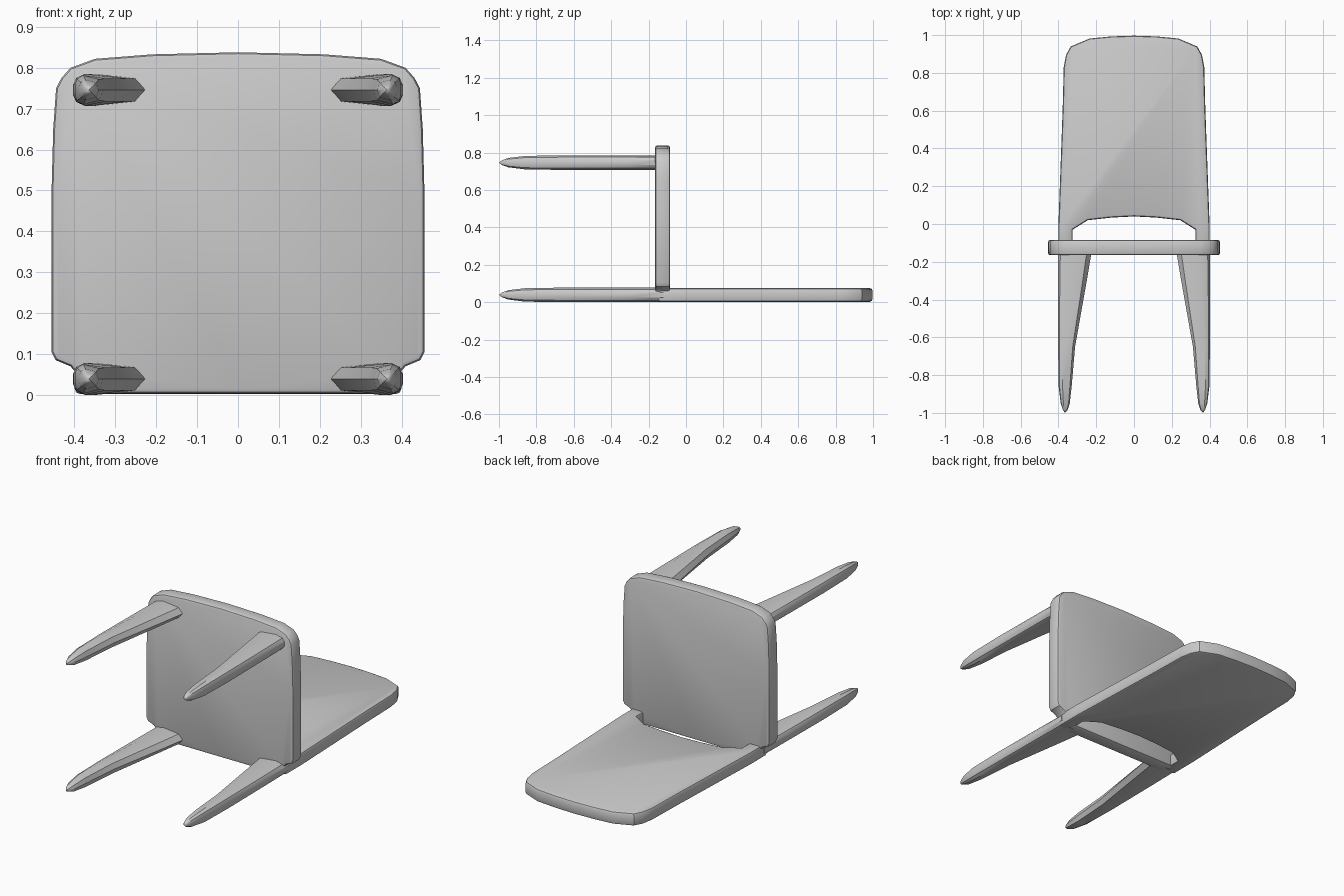
import bpy
import bmesh
import math

if "Cube" in bpy.data.objects:
    bpy.data.objects.remove(bpy.data.objects["Cube"])

grey = bpy.data.materials.new("warm_grey")
grey.diffuse_color = (0.6, 0.6, 0.6, 1)
grey.use_nodes = True
grey.node_tree.nodes["Principled BSDF"].inputs["Base Color"].default_value = grey.diffuse_color


def finish(name, bm, bevel=0.0):
    bmesh.ops.recalc_face_normals(bm, faces=bm.faces)
    me = bpy.data.meshes.new(name)
    bm.to_mesh(me)
    bm.free()
    ob = bpy.data.objects.new(name, me)
    bpy.context.collection.objects.link(ob)
    me.materials.append(grey)
    bpy.ops.object.select_all(action='DESELECT')
    ob.select_set(True)
    bpy.context.view_layer.objects.active = ob
    if bevel:
        mod = ob.modifiers.new("rounded_rim", 'BEVEL')
        mod.width, mod.segments = bevel, 2
        mod.limit_method, mod.angle_limit = 'ANGLE', math.radians(60)
        bpy.ops.object.modifier_apply(modifier=mod.name)
    bpy.ops.object.shade_smooth_by_angle(angle=math.radians(35))
    return ob


def slab(name, half, place, depth, bevel):
    """Mirror a half outline, extrude it along depth and round its rim."""
    outline = half + [(-x, v) for x, v in reversed(half) if x > 0]
    bm = bmesh.new()
    face = bm.faces.new([bm.verts.new(place(x, v)) for x, v in outline])
    ext = bmesh.ops.extrude_face_region(bm, geom=[face])
    verts = [g for g in ext["geom"] if isinstance(g, bmesh.types.BMVert)]
    bmesh.ops.translate(bm, verts=verts, vec=depth)
    return finish(name, bm, bevel)


# Seat panel, standing upright
seat = [(0, 0.838), (0.21, 0.833), (0.35, 0.822), (0.41, 0.80), (0.432, 0.775),
        (0.445, 0.75), (0.452, 0.65), (0.456, 0.5), (0.456, 0.105),
        (0.446, 0.085), (0.41, 0.07), (0.392, 0.05), (0.37, 0.003), (0, 0.003)]
slab("seat", seat, lambda x, z: (x, -0.165, z), (0, 0.08, 0), 0.012)

# Backrest with two arms reaching past the seat and an arched gap between
back = [(0, 0.997), (0.12, 0.993), (0.235, 0.982), (0.335, 0.94), (0.36, 0.895),
        (0.372, 0.83), (0.378, 0.6), (0.389, 0.3), (0.40, 0.0), (0.40, -0.15),
        (0.325, -0.15), (0.325, -0.03), (0.245, 0.02), (0.12, 0.034), (0, 0.04)]
slab("backrest", back, lambda x, y: (x, y, 0.002), (0, 0, 0.073), 0.014)

# Leg sections: y, inner x, outer x, half height
sections = [(-0.12, 0.220, 0.402, 0.039), (-0.30, 0.250, 0.403, 0.039),
            (-0.65, 0.312, 0.402, 0.039), (-0.86, 0.330, 0.399, 0.036),
            (-0.95, 0.340, 0.388, 0.025), (-0.985, 0.352, 0.376, 0.012)]
# Section shape: fraction of width, fraction of half height
shape = [(0, 0), (0.14, 0.72), (0.7, 1), (0.93, 0.75), (1, 0.35),
         (1, -0.35), (0.93, -0.75), (0.7, -1), (0.14, -0.72)]


def leg(name, side, zc):
    bm = bmesh.new()
    rings = [[bm.verts.new((side * (a + (b - a) * u), y, zc + h * w))
              for u, w in shape] for y, a, b, h in sections]
    n = len(shape)
    for r, s in zip(rings, rings[1:]):
        for i in range(n):
            j = (i + 1) % n
            bm.faces.new((r[i], r[j], s[j], s[i]))
    tip = bm.verts.new((side * 0.365, -1, zc))
    for i in range(n):
        bm.faces.new((rings[-1][i], rings[-1][(i + 1) % n], tip))
    bm.faces.new(rings[0])
    finish(name, bm)


for side, label in ((-1, "left"), (1, "right")):
    leg("back_leg_" + label, side, 0.039)
    leg("front_leg_" + label, side, 0.746)
